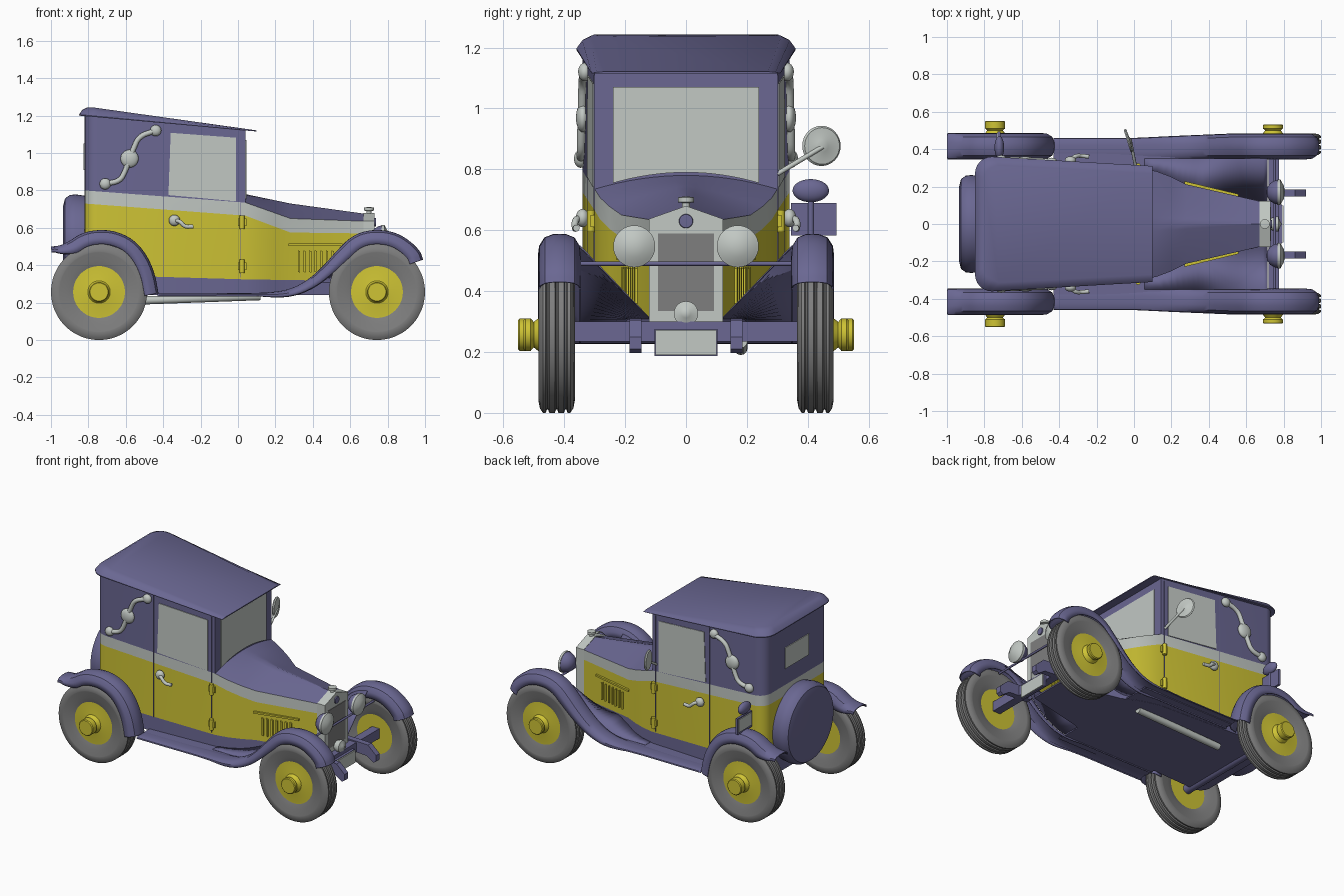
import bpy, bmesh, math
from mathutils import Matrix, Vector

if "Cube" in bpy.data.objects:
    bpy.data.objects.remove(bpy.data.objects["Cube"])


def material(name, rgb):
    m = bpy.data.materials.new(name)
    m.diffuse_color = (*rgb, 1)
    m.use_nodes = True
    m.node_tree.nodes["Principled BSDF"].inputs["Base Color"].default_value = m.diffuse_color
    return m


PURPLE = material("dusty purple", (0.145, 0.137, 0.290))
YELLOW = material("mustard yellow", (0.62, 0.55, 0.035))
GREY = material("pale grey", (0.54, 0.58, 0.55))
RUBBER = material("rubber grey", (0.21, 0.21, 0.21))


def finish(name, bm, mat, mirror=False, thick=0):
    bmesh.ops.remove_doubles(bm, verts=bm.verts, dist=1e-5)
    bmesh.ops.recalc_face_normals(bm, faces=bm.faces)
    for f in bm.faces:
        f.smooth = True
    for e in bm.edges:
        e.smooth = e.calc_face_angle(0) < 0.6
    me = bpy.data.meshes.new(name)
    bm.to_mesh(me)
    bm.free()
    me.materials.append(mat)
    ob = bpy.data.objects.new(name, me)
    bpy.context.collection.objects.link(ob)
    if thick:
        ob.modifiers.new("thickness", 'SOLIDIFY').thickness = thick
    if mirror:
        ob.modifiers.new("mirror", 'MIRROR').use_axis = (False, True, False)
    return ob


def loft(name, rows, mat, closed=False, caps=False, **kw):
    bm = bmesh.new()
    vs = [[bm.verts.new(p) for p in r] for r in rows]
    n = len(rows[0])
    for a, b in zip(vs, vs[1:]):
        for i in range(n if closed else n - 1):
            j = (i + 1) % n
            bm.faces.new((a[i], a[j], b[j], b[i]))
    if caps:
        bm.faces.new(vs[0])
        bm.faces.new(vs[-1])
    return finish(name, bm, mat, **kw)


def lathe(name, prof, centre, axis, mat, n=40, **kw):
    """prof: (radius, position along axis) points"""
    rows = []
    for r, h in prof:
        ring = []
        for i in range(n):
            a = 2 * math.pi * i / n
            c, s = r * math.cos(a), r * math.sin(a)
            v = {'x': (h, c, s), 'y': (c, h, s), 'z': (c, s, h)}[axis]
            ring.append(Vector(v) + Vector(centre))
        rows.append(ring)
    return loft(name, rows, mat, closed=True, **kw)


def prism(name, poly, axis, a, b, mat, **kw):
    put = {'x': lambda p, t: (t, *p), 'y': lambda p, t: (p[0], t, p[1]), 'z': lambda p, t: (*p, t)}[axis]
    return loft(name, [[put(p, t) for p in poly] for t in (a, b)], mat, closed=True, caps=True, **kw)


def rect(u0, u1, v0, v1):
    return [(u0, v0), (u1, v0), (u1, v1), (u0, v1)]


def ball(name, loc, size, mat, **kw):
    bm = bmesh.new()
    bmesh.ops.create_uvsphere(bm, u_segments=24, v_segments=14, radius=1,
                              matrix=Matrix.Translation(loc) @ Matrix.Diagonal((*size, 1)))
    return finish(name, bm, mat, **kw)


def tube(name, pts, r, mat, **kw):
    cu = bpy.data.curves.new(name, 'CURVE')
    cu.dimensions, cu.bevel_depth, cu.use_fill_caps = '3D', r, True
    sp = cu.splines.new('POLY')
    sp.points.add(len(pts) - 1)
    for q, p in zip(sp.points, pts):
        q.co = (*p, 1)
    tmp = bpy.data.objects.new(name, cu)
    bm = bmesh.new()
    bm.from_mesh(bpy.data.meshes.new_from_object(tmp))
    bpy.data.objects.remove(tmp)
    return finish(name, bm, mat, **kw)


def interp(x, pts):
    if x <= pts[0][0]:
        return pts[0][1]
    for (a, u), (b, v) in zip(pts, pts[1:]):
        if x <= b:
            return u + (v - u) * (x - a) / (b - a)
    return pts[-1][1]


def chaikin(p, times=2):
    for _ in range(times):
        q = [p[0]]
        for a, b in zip(p, p[1:]):
            q += [tuple(u * .75 + v * .25 for u, v in zip(a, b)), tuple(u * .25 + v * .75 for u, v in zip(a, b))]
        p = q + [p[-1]]
    return p


def plan(xr, yr, R, front):
    """full outline: rear with rounded corners, then the front points"""
    arc = [(xr + R - R * math.cos(a), yr - R + R * math.sin(a)) for a in [math.pi / 12 * i for i in range(7)]]
    half = arc + front
    return [(x, -y) for x, y in reversed(half)] + half


# Body bands: valance, yellow panels, grey belt, cab walls
SIDE = [(-0.75, 0.34), (0.04, 0.30), (0.12, 0.282), (0.2, 0.252), (0.28, 0.212), (0.68, 0.12)]
BOTTOM = [(-0.82, 0.35), (0, 0.325), (0.68, 0.315)]
BELT_LO = [(-0.82, 0.73), (0.04, 0.665), (0.28, 0.575), (0.68, 0.57)]
BELT_HI = [(-0.82, 0.80), (0.04, 0.735), (0.28, 0.65), (0.68, 0.635)]
EAVES = [(-0.85, 1.20), (0.10, 1.115)]
body = plan(-0.82, 0.34, 0.07, SIDE[1:])
cab = plan(-0.82, 0.34, 0.07, SIDE[1:2])


def band(name, outline, lo, hi, mat, closed=False):
    loft(name, [[(x, y, interp(x, f)) for x, y in outline] for f in (lo, hi)], mat, closed=closed)


band("valance", body, [(0, 0.245)], BOTTOM, PURPLE)
band("body_panels", body, BOTTOM, BELT_LO, YELLOW)
band("belt", body, BELT_LO, BELT_HI, GREY)
band("cab_walls", cab, BELT_HI, EAVES, PURPLE, closed=True)
prism("floor", body, 'z', 0.24, 0.25, PURPLE)
prism("running_board_floor", rect(-0.43, 0.25, -0.4, 0.4), 'z', 0.241, 0.249, PURPLE)

# Hood and cowl: arched at the windscreen, ridged at the radiator
rows = []
for i, x in enumerate((0.04, 0.12, 0.2, 0.28, 0.68)):
    k = min(i / 3, 1)
    zs, zc, w = interp(x, BELT_HI), interp(x, [(0.04, 0.78), (0.28, 0.73), (0.68, 0.675)]), interp(x, SIDE)
    rows.append([(x, w * t / 8, zs + (zc - zs) * (1 - (1 - k) * (t / 8) ** 2 - k * abs(t / 8))) for t in range(-8, 9)])
loft("hood", rows, PURPLE)

# Roof with sloping eaves and a short front visor
edge = plan(-0.85, 0.36, 0.09, [(0.10, 0.31)])
TOP = [(-0.81, 1.243), (0.10, 1.121)]


def roof_ring(k, up):
    return [(0.1 + (x - 0.1) * (1 - 0.045 * k), y * (1 - 0.13 * k),
             interp(x, EAVES) * (1 - up) + interp(x, TOP) * up) for x, y in edge]


loft("roof", [roof_ring(0, 0), roof_ring(0, 0.12), roof_ring(0.4, 0.7), roof_ring(1, 1)], PURPLE, closed=True, caps=True)


# Plates that follow the side of the body
def side_plate(name, poly, off, mat):
    loft(name, [[(x, interp(x, SIDE) + o, z) for x, z in poly] for o in (off, -0.004)], mat,
         closed=True, caps=True, mirror=True)


side_plate("side_window", [(-0.372, 0.775), (-0.012, 0.742), (-0.012, 1.082), (-0.36, 1.108)], 0.004, GREY)
for x, z1 in ((-0.4, 1.15), (0.015, 1.11)):
    side_plate("door_seam", rect(x - 0.002, x + 0.002, 0.335, z1), 0.002, PURPLE)
for i in range(7):
    x = 0.32 + i * 0.03
    side_plate("louvre", [(x, 0.365), (x + 0.012, 0.36), (x + 0.012, 0.475), (x, 0.48)], 0.009, YELLOW)
side_plate("hood_rail", rect(0.27, 0.56, 0.503, 0.515), 0.012, YELLOW)
prism("windscreen", [(-0.24, 1.07)] + [(0.03 * i, 0.79 - 0.035 * (i / 8) ** 2) for i in range(-8, 9)] + [(0.24, 1.07)],
      'x', 0.036, 0.045, GREY)
prism("rear_window", rect(-0.125, 0.125, 0.91, 1.05), 'x', -0.825, -0.817, GREY)

# Door hinges and handles
for z in (0.63, 0.395):
    lathe("door_hinge", [(0, -0.036), (0.013, -0.036), (0.013, 0.036), (0, 0.036)], (0.022, 0.312, z), 'z', YELLOW, 16, mirror=True)
    prism("hinge_leaf", rect(0.0, 0.045, z - 0.02, z + 0.02), 'y', 0.30, 0.313, YELLOW, mirror=True)
ball("handle_knob", (-0.34, 0.34, 0.64), (0.03, 0.022, 0.03), GREY, mirror=True)
tube("handle_lever", chaikin([(-0.34, 0.345, 0.64), (-0.31, 0.365, 0.635), (-0.285, 0.365, 0.605), (-0.24, 0.36, 0.607)]),
     0.011, GREY, mirror=True)

# Landau irons
tube("landau_iron", chaikin([(-0.44, 0.335, 1.12), (-0.53, 0.34, 1.09), (-0.56, 0.34, 1.02), (-0.58, 0.342, 0.97),
                             (-0.60, 0.344, 0.91), (-0.63, 0.345, 0.85), (-0.71, 0.345, 0.835)]), 0.014, GREY, mirror=True)
for x, z, r in ((-0.44, 1.12, 0.03), (-0.58, 0.97, 0.048), (-0.71, 0.835, 0.03)):
    ball("landau_boss", (x, interp(x, SIDE) + 0.008, z), (r, 0.022, r), GREY, mirror=True)


# Fenders: a domed section swept along a smoothed path (front one runs on as the running board)
def fender(name, path, width, depth):
    path = chaikin(path)
    rows = []
    for i, (x, z) in enumerate(path):
        a, b = path[max(i - 1, 0)], path[min(i + 1, len(path) - 1)]
        t = Vector((b[0] - a[0], b[1] - a[1])).normalized()
        row = []
        for s, d in ((0, .08), (.03, .04), (.15, .012), (.35, .001), (.5, 0), (.65, .001), (.85, .012), (.97, .04), (1, .075)):
            d *= interp(x, depth)
            row.append((x - t.y * d, 0.345 + s * interp(x, width), z + t.x * d))
        rows.append(row)
    loft(name, rows, PURPLE, mirror=True, thick=0.005)
    return path


front = fender("front_fender", [(0.99, 0.43), (0.975, 0.475), (0.92, 0.53), (0.85, 0.572), (0.77, 0.59), (0.68, 0.585),
                                (0.6, 0.55), (0.53, 0.48), (0.46, 0.4), (0.38, 0.325), (0.28, 0.27), (0.15, 0.252),
                                (-0.1, 0.25), (-0.43, 0.25)], [(0, .115), (0.5, .14)], [(0.1, 0.2), (0.55, 1)])
fender("rear_fender", [(-0.425, 0.25), (-0.445, 0.36), (-0.49, 0.46), (-0.56, 0.54), (-0.66, 0.585), (-0.76, 0.59),
                       (-0.84, 0.57), (-0.90, 0.53), (-0.95, 0.505), (-1.0, 0.50)], [(0, .142)], [(-0.98, .4), (-0.9, 1)])
loft("fender_apron", [[(x, 0.349, z - 0.035 * interp(x, [(0.1, 0), (0.5, 1)])), (x, interp(x, SIDE) - 0.004, min(0.31, z))]
                      for x, z in front if 0 < x < 0.72], PURPLE, mirror=True, thick=0.004)

# Wheels
half = [(0.13, 0.04), (0.17, 0.054), (0.212, 0.059), (0.216, 0.06), (0.242, 0.055), (0.257, 0.045),
        (0.257, 0.036), (0.246, 0.032), (0.246, 0.028), (0.257, 0.024), (0.257, 0.006), (0.246, 0.002)]
tyre = [(r, -h) for r, h in half] + [(r, h) for r, h in reversed(half)]
for place, x, hub in (("front", 0.743, 0.108), ("rear", -0.743, 0.127)):
    c = (x, 0.425, 0.257)
    lathe(place + "_tyre", tyre, c, 'y', RUBBER, 48, mirror=True)
    lathe(place + "_wheel", [(0, -0.035), (0.14, -0.035), (0.142, 0.043), (0.132, 0.043), (0.06, 0.052), (0.042, 0.075),
                             (0.053, 0.085), (0.053, hub - 0.005), (0.048, hub), (0, hub)], c, 'y', YELLOW, mirror=True)
lathe("rear_axle", [(0, -0.4), (0.03, -0.4), (0.03, 0.4), (0, 0.4)], (-0.743, 0, 0.257), 'y', PURPLE, 20)
prism("front_axle", rect(0.72, 0.775, 0.235, 0.30), 'y', -0.4, 0.4, PURPLE)
prism("frame_horn", [(0.68, 0.24), (0.85, 0.23), (0.90, 0.197), (0.92, 0.21), (0.92, 0.25), (0.86, 0.305), (0.68, 0.31)],
      'y', 0.147, 0.185, PURPLE, mirror=True)
tube("exhaust_pipe", [(-0.51, 0.18, 0.212), (0.12, 0.18, 0.235)], 0.022, GREY)

# Spare wheel cover
lathe("spare_cover", [(0, -0.935), (0.2, -0.935), (0.24, -0.925), (0.258, -0.9), (0.262, -0.87), (0.255, -0.82), (0, -0.82)],
      (0, 0, 0.517), 'x', PURPLE, 48)

# Radiator, grille, cap, badge and horn
prism("radiator_shell", [(-.122, .30), (.122, .30), (.122, .637), (0, .68), (-.122, .637)], 'x', 0.672, 0.73, GREY)
prism("grille", rect(-0.092, 0.092, 0.335, 0.59), 'x', 0.726, 0.733, RUBBER)
lathe("badge", [(0, 0.726), (0.024, 0.726), (0.022, 0.737), (0, 0.738)], (0, 0, 0.63), 'x', PURPLE, 24)
lathe("radiator_cap", [(0, 0.66), (0.013, 0.66), (0.013, 0.69), (0.026, 0.692), (0.026, 0.708), (0, 0.712)],
      (0.70, 0, 0), 'z', GREY, 20)
lathe("horn", [(0, 0.725), (0.03, 0.73), (0.04, 0.755), (0.04, 0.772), (0.015, 0.78), (0, 0.79)], (0, 0, 0.327), 'x', GREY, 28)
prism("number_plate", rect(-0.1, 0.1, 0.19, 0.272), 'x', 0.79, 0.80, GREY)
prism("plate_back", rect(-0.104, 0.104, 0.187, 0.275), 'x', 0.775, 0.792, PURPLE)

# Headlights on their bar
tube("headlight_bar", [(0.752, -0.36, 0.49), (0.752, 0.36, 0.49)], 0.007, PURPLE)
lathe("headlight_bowl", [(0, 0.708), (0.025, 0.712), (0.048, 0.728), (0.062, 0.752), (0.066, 0.772), (0, 0.774)],
      (0, 0.17, 0.547), 'x', PURPLE, 32, mirror=True)
lathe("headlight_lens", [(0, 0.768), (0.069, 0.768), (0.069, 0.782), (0.06, 0.787), (0.035, 0.801), (0, 0.807)],
      (0, 0.17, 0.547), 'x', GREY, 32, mirror=True)

# Side mirror
tube("mirror_stem", [(0.01, 0.30, 0.785), (-0.02, 0.45, 0.875)], 0.008, GREY)
mirror = lathe("mirror_disc", [(0, -0.007), (0.06, -0.007), (0.066, 0), (0.06, 0.007), (0.02, 0.01), (0, 0.02)],
               (0, 0, 0), 'x', GREY, 32)
mirror.location, mirror.rotation_euler = (-0.03, 0.445, 0.877), (0, 0, 0.3)

# Tail lamp and rear plate on one rear fender
ball("tail_lamp", (-0.72, 0.41, 0.73), (0.026, 0.06, 0.038), PURPLE)
prism("tail_plate_back", rect(0.345, 0.495, 0.582, 0.69), 'x', -0.73, -0.715, PURPLE)
prism("tail_plate", rect(0.353, 0.487, 0.597, 0.682), 'x', -0.735, -0.729, GREY)
tube("tail_stem", [(-0.72, 0.41, 0.57), (-0.72, 0.41, 0.72)], 0.01, PURPLE)
